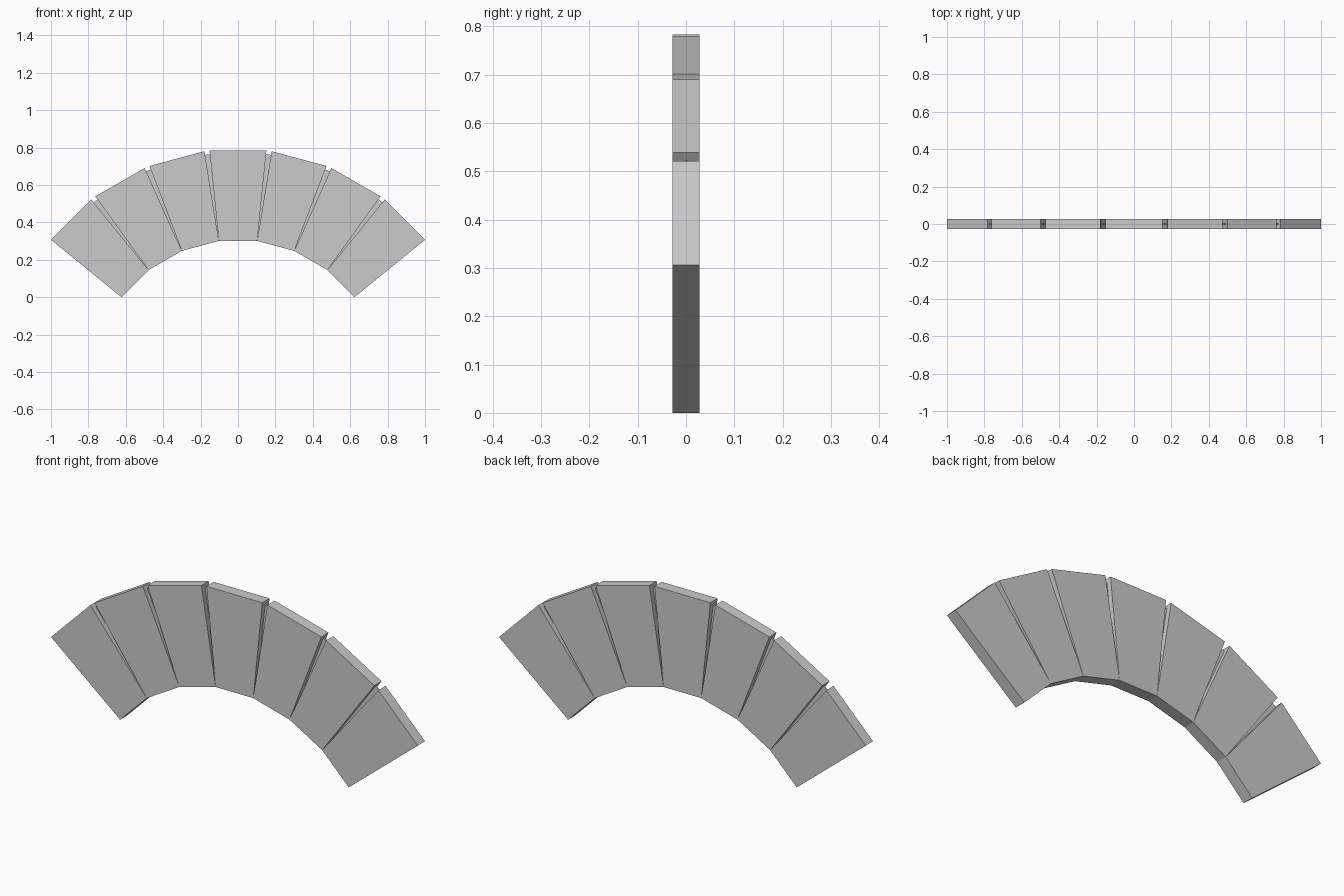
import bpy, math
from mathutils import Matrix, Vector

if "Cube" in bpy.data.objects:
    bpy.data.objects.remove(bpy.data.objects["Cube"])

STEP = math.radians(15)
W_IN, W_OUT, HEIGHT = 0.205, 0.304, 0.483   # block widths and radial height
HALF_Y = 0.028                              # half thickness of blocks
JOINT_Y = 0.004                             # half thickness of recessed joints
BASE_Z = W_IN * sum(math.sin(STEP * i) for i in (1, 2, 3))


def prism(name, profile, half_y):
    """Extrude an x/z outline (anticlockwise from the front) along y."""
    n = len(profile)
    verts = [(p[0], y, p[1]) for y in (-half_y, half_y) for p in profile]
    faces = [tuple(range(n)), tuple(reversed(range(n, 2 * n)))]
    faces += [(i, i + n, (i + 1) % n + n, (i + 1) % n) for i in range(n)]
    mesh = bpy.data.meshes.new(name)
    mesh.from_pydata(verts, [], faces)
    obj = bpy.data.objects.new(name, mesh)
    bpy.context.collection.objects.link(obj)


def block_outline(start, angle):
    """Tapered block whose inner edge starts at a point and leans by angle."""
    rot = Matrix.Rotation(-angle, 2)
    o = (W_OUT - W_IN) / 2
    local = [(0, 0), (W_IN, 0), (W_IN + o, HEIGHT), (-o, HEIGHT)]
    return [start + rot @ Vector(p) for p in local]


def mirrored(outline):
    return [Vector((-p.x, p.y)) for p in reversed(outline)]


# Keystone at the crown
outline = block_outline(Vector((-W_IN / 2, BASE_Z)), 0)
prism("keystone", outline, HALF_Y)

# Blocks fanning down both sides, each hinged on the previous inner corner
for i in range(1, 4):
    hinge, prev_top = outline[1], outline[2]
    outline = block_outline(hinge, STEP * i)
    # Thin recessed wedge filling the joint
    joint = [hinge, hinge.lerp(outline[3], 0.96), hinge.lerp(prev_top, 0.96)]
    for side, flip in (("right", lambda o: o), ("left", mirrored)):
        prism(f"arch_block_{side}_{i}", flip(outline), HALF_Y)
        prism(f"joint_{side}_{i}", flip(joint), JOINT_Y)
